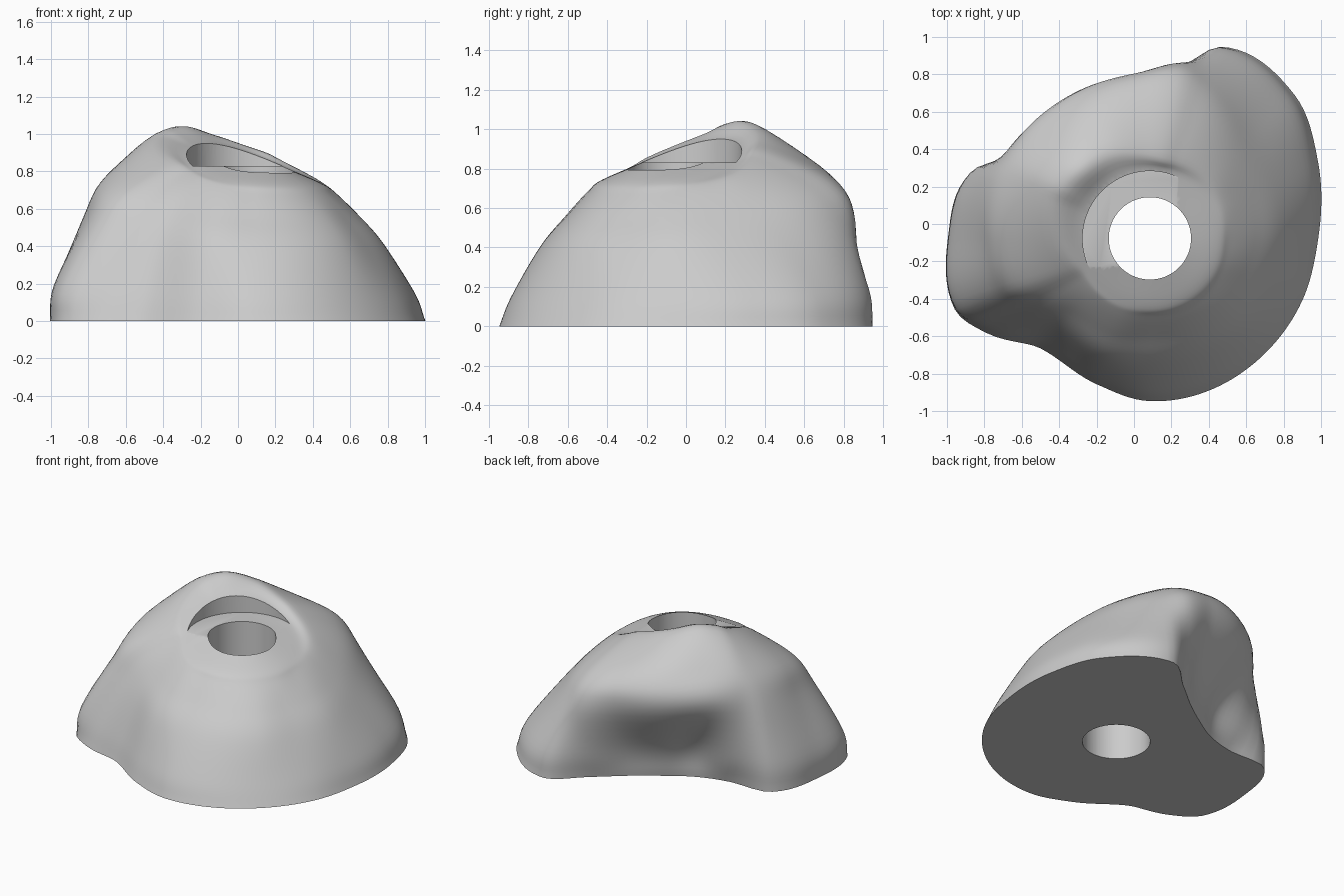
import bpy
import bmesh
from math import cos, sin, radians, tau
from mathutils import Vector

default_cube = bpy.data.objects.get("Cube")
if default_cube:
    bpy.data.objects.remove(default_cube, do_unlink=True)

AXIS = Vector((0.085, -0.077, 0))     # bolt hole axis
BOLT_RADIUS, SEAT_RADIUS, SEAT_HEIGHT = 0.22, 0.36, 0.83
CENTRE_HEIGHT = 0.89
SEGMENTS, STEPS = 144, 6

# Side profiles around the bolt axis, in hundredths:
# direction in degrees, then radius at base, low, middle, high and crest, then crest height
PROFILES = [
    (0, 90, 84, 69, 56, 43, 68),
    (25, 99, 93, 73, 59, 45, 71),
    (45, 109, 103, 80, 65, 47, 76),
    (70, 109, 107, 93, 78, 47, 85),
    (80, 86, 92, 95, 83, 47, 89),
    (95, 68, 73, 88, 82, 49, 93),
    (115, 60, 66, 87, 80, 53, 99),
    (135, 62, 67, 88, 77, 54, 104),
    (150, 76, 86, 90, 80, 56, 102),
    (159, 101, 101, 93, 81, 57, 98),
    (180, 108, 106, 91, 80, 53, 90),
    (200, 111, 108, 89, 75, 47, 83),
    (210, 101, 94, 77, 64, 44, 79),
    (225, 83, 78, 67, 56, 43, 75),
    (250, 83, 78, 67, 55, 43, 70),
    (270, 87, 81, 66, 53, 42, 68),
    (315, 87, 80, 67, 55, 43, 67),
    (338, 88, 81, 66, 54, 43, 67),
]
LEVELS = (0, 0.22, 0.6, 0.82, 1)      # fractions of the crest height


def spline(keys, values, t):
    """Smooth curve through the values at the given keys."""
    last = len(keys) - 1
    i = max(k for k in range(last) if k == 0 or keys[k] <= t)

    def slope(k):
        a, b = max(k - 1, 0), min(k + 1, last)
        return (values[b] - values[a]) / (keys[b] - keys[a])

    h = keys[i + 1] - keys[i]
    s = (t - keys[i]) / h
    return (values[i] * (1 + 2 * s) * (1 - s) ** 2
            + values[i + 1] * s * s * (3 - 2 * s)
            + h * s * (1 - s) * (slope(i) * (1 - s) - slope(i + 1) * s))


def profile_at(degrees):
    """Radii and heights from the base edge up to the bolt axis."""
    before = [(p[0] - 360, *p[1:]) for p in PROFILES[-2:]]
    after = [(p[0] + 360, *p[1:]) for p in PROFILES[:2]]
    columns = list(zip(*(before + PROFILES + after)))
    *radii, crest = [spline(columns[0], c, degrees) / 100 for c in columns[1:]]
    tilt = cos(radians(degrees - 135))
    rim = 0.785 + 0.11 * tilt + 0.055 * tilt * tilt
    radii += [SEAT_RADIUS, SEAT_RADIUS / 2, 0]
    heights = [crest * level for level in LEVELS]
    heights += [rim, (rim + CENTRE_HEIGHT) / 2, CENTRE_HEIGHT]
    return radii, heights


def build_body():
    bm = bmesh.new()
    bottom = bm.verts.new(AXIS)
    top = bm.verts.new(AXIS + Vector((0, 0, CENTRE_HEIGHT)))
    columns = []
    for n in range(SEGMENTS):
        angle = tau * n / SEGMENTS
        radii, heights = profile_at(360 * n / SEGMENTS)
        keys = range(len(radii))
        column = []
        for k in range((len(radii) - 1) * STEPS):
            r = spline(keys, radii, k / STEPS)
            z = spline(keys, heights, k / STEPS)
            column.append(bm.verts.new(AXIS + Vector((r * cos(angle), r * sin(angle), z))))
        columns.append(column)
    for n, a in enumerate(columns):
        b = columns[(n + 1) % SEGMENTS]
        bm.faces.new((bottom, b[0], a[0]))
        bm.faces.new((top, a[-1], b[-1]))
        for k in range(len(a) - 1):
            bm.faces.new((a[k], b[k], b[k + 1], a[k + 1]))
    bmesh.ops.recalc_face_normals(bm, faces=bm.faces)
    mesh = bpy.data.meshes.new("climbing_hold")
    bm.to_mesh(mesh)
    bm.free()
    obj = bpy.data.objects.new("climbing_hold", mesh)
    bpy.context.collection.objects.link(obj)
    return obj


def drill(target, name, radius, low, high):
    """Cut a round hole along the bolt axis."""
    middle = AXIS + Vector((0, 0, (low + high) / 2))
    bpy.ops.mesh.primitive_cylinder_add(vertices=96, radius=radius,
                                        depth=high - low, location=middle)
    cutter = bpy.context.object
    cutter.name = name
    cutter.hide_render = True
    cutter.data.materials.append(target.data.materials[0])
    cut = target.modifiers.new(name, "BOOLEAN")
    cut.operation = "DIFFERENCE"
    cut.solver = "EXACT"
    cut.object = cutter
    bpy.ops.object.select_all(action="DESELECT")
    target.select_set(True)
    bpy.context.view_layer.objects.active = target
    bpy.ops.object.modifier_apply(modifier=cut.name)
    bpy.data.objects.remove(cutter, do_unlink=True)


# Plain grey resin
grey = bpy.data.materials.new("grey_resin")
grey.use_nodes = True
colour = (0.6, 0.6, 0.6, 1)
grey.diffuse_color = colour
grey.node_tree.nodes["Principled BSDF"].inputs["Base Color"].default_value = colour

# Body with bolt head seat and through hole
hold = build_body()
hold.data.materials.append(grey)
drill(hold, "bolt_seat", SEAT_RADIUS, SEAT_HEIGHT, 1.5)
drill(hold, "bolt_hole", BOLT_RADIUS, -0.5, 1.5)
bpy.ops.object.shade_smooth_by_angle(angle=radians(40))
